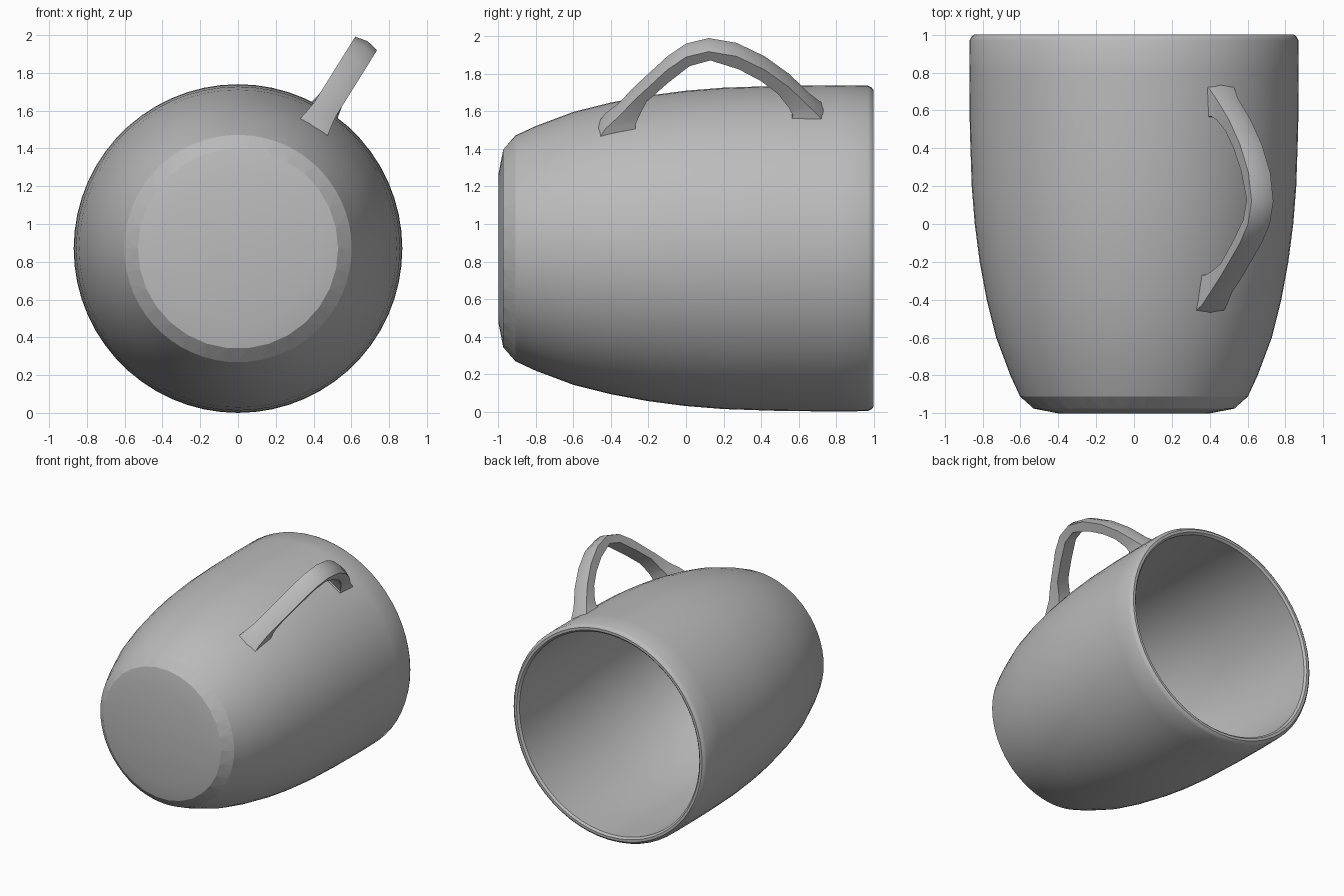
import bpy, bmesh, math
from mathutils import Vector

cube = bpy.data.objects.get("Cube")
if cube:
    bpy.data.objects.remove(cube, do_unlink=True)

SEG = 60          # sides around the mug
AXIS_Z = 0.87     # the mug lies along y at this height
TILT = math.radians(32)   # handle leans toward +x

grey = bpy.data.materials.new("grey_ceramic")
grey.use_nodes = True
GREY = (0.5, 0.5, 0.5, 1)
grey.diffuse_color = GREY
grey.node_tree.nodes["Principled BSDF"].inputs["Base Color"].default_value = GREY


def polar(y, r, a, side=0.0):
    """Point at radius r and angle a from straight up, shifted sideways."""
    return Vector((r * math.sin(a) + side * math.cos(a), y,
                   AXIS_Z + r * math.cos(a) - side * math.sin(a)))


def bridge(bm, a, b):
    n = len(a)
    return [bm.faces.new((a[i], a[(i + 1) % n], b[(i + 1) % n], b[i])) for i in range(n)]


def finish(bm, name, angle):
    bmesh.ops.recalc_face_normals(bm, faces=bm.faces)
    mesh = bpy.data.meshes.new(name)
    bm.to_mesh(mesh)
    bm.free()
    obj = bpy.data.objects.new(name, mesh)
    bpy.context.collection.objects.link(obj)
    mesh.materials.append(grey)
    bpy.ops.object.select_all(action='DESELECT')
    obj.select_set(True)
    bpy.context.view_layer.objects.active = obj
    bpy.ops.object.shade_smooth_by_angle(angle=math.radians(angle))
    return obj


# Mug body: outer wall, rim, inner wall and floor in one lathe
outer = [(-.91, .602), (-.8, .653), (-.6, .728), (-.4, .778), (-.2, .815), (0, .841),
         (.2, .857), (.5, .867), (.8, .87), (.97, .868), (.99, .858), (1, .845)]
inner = [(1, .825), (.985, .81)] + [(y, r - .055) for y, r in reversed(outer[1:9])]
inner += [(-.87, .56), (-.91, .48)]

bm = bmesh.new()
rings = [[bm.verts.new(polar(y, r, math.tau * i / SEG)) for i in range(SEG)]
         for y, r in outer + inner]
for a, b in zip(rings, rings[1:]):
    bridge(bm, a, b)
bm.faces.new(rings[-1])

# Faceted foot: one triangular tooth for every two sides
foot = [bm.verts.new(polar(-.975, .53, math.tau * (2 * i + 1) / SEG)) for i in range(SEG // 2)]
top = rings[0]
for i, v in enumerate(foot):
    nxt = foot[(i + 1) % len(foot)]
    left, mid, right = (top[(2 * i + k) % SEG] for k in range(3))
    for tri in ((v, left, mid), (v, mid, right), (v, right, nxt)):
        bm.faces.new(tri)
base = [bm.verts.new(polar(-1, .4, math.tau * (2 * i + 1) / SEG)) for i in range(SEG // 2)]
bridge(bm, foot, base)
bm.faces.new(base)
mug_body = finish(bm, "mug_body", 35)
for p in mug_body.data.polygons:
    if len(p.vertices) == 3:
        p.use_smooth = False

# Handle: outer and inner edges of the arch as (y, radius), lofted with a soft-backed section
arch_out = [(-.47, .735), (-.43, .80), (-.36, .87), (-.27, .98), (-.1, 1.165), (0, 1.245),
            (.12, 1.28), (.27, 1.25), (.42, 1.165), (.55, 1.055), (.66, .93), (.71, .88), (.74, .84)]
arch_in = [(-.27, .77), (-.27, .82), (-.25, .87), (-.21, .96), (-.1, 1.075), (.02, 1.185),
           (.13, 1.22), (.28, 1.165), (.4, 1.09), (.49, 1.01), (.55, .92), (.57, .88), (.56, .84)]

bm = bmesh.new()
rings = []
last = len(arch_out) - 1
for i, (o, n) in enumerate(zip(arch_out, arch_in)):
    o, n = Vector(o), Vector(n)
    w = .068 + (.022, .01)[min(i, last - i)] if min(i, last - i) < 2 else .068
    crown = o + (o - n).normalized() * .015
    section = [(o, -w), (crown, 0), (o, w), (n, w * .9), (n, -w * .9)]
    rings.append([bm.verts.new(polar(p.x, p.y, TILT, s)) for p, s in section])
for a, b in zip(rings, rings[1:]):
    bridge(bm, a, b)
for end in (rings[0], rings[-1]):
    bm.faces.new(end)
finish(bm, "handle", 40)
